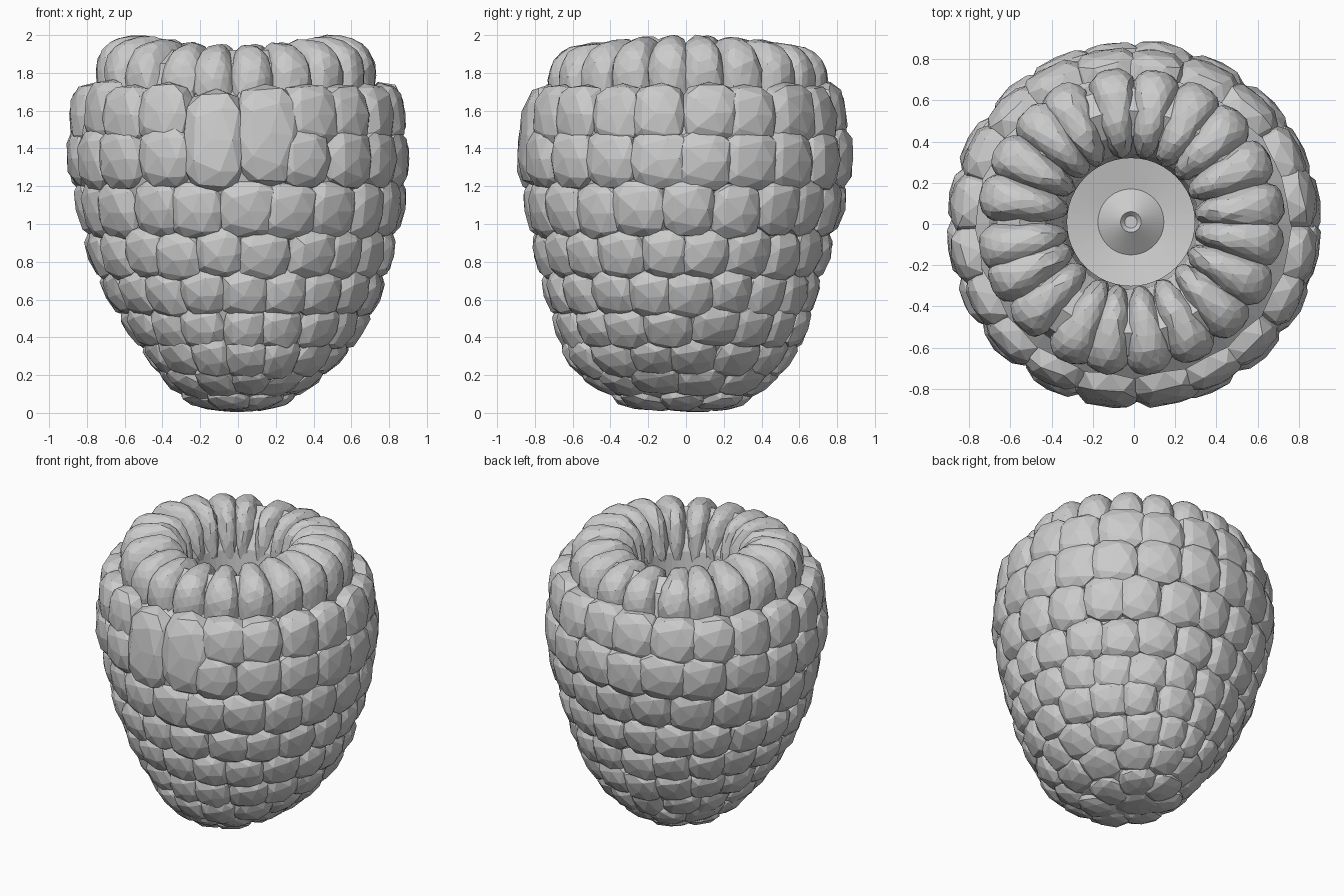
import bpy, bmesh, math, random
from mathutils import Vector

if "Cube" in bpy.data.objects:
    bpy.data.objects.remove(bpy.data.objects["Cube"])

random.seed(7)

# Outline of the berry: z, x-min, x-max, y-min, y-max
OUTLINE = [
    (0.02, -0.16, 0.14, -0.18, 0.19),
    (0.10, -0.32, 0.34, -0.44, 0.39),
    (0.25, -0.45, 0.52, -0.61, 0.54),
    (0.42, -0.58, 0.66, -0.68, 0.64),
    (0.60, -0.69, 0.75, -0.74, 0.69),
    (0.82, -0.79, 0.82, -0.80, 0.76),
    (1.07, -0.85, 0.88, -0.85, 0.83),
    (1.35, -0.905, 0.905, -0.895, 0.885),
    (1.59, -0.89, 0.885, -0.87, 0.85),
    (1.75, -0.76, 0.73, -0.72, 0.74),
]


def outline_at(z):
    z = max(OUTLINE[0][0], min(OUTLINE[-1][0], z))
    for a, b in zip(OUTLINE, OUTLINE[1:]):
        if z <= b[0]:
            t = (z - a[0]) / (b[0] - a[0])
            return [p + (q - p) * t for p, q in zip(a, b)]


def surface(z, ang, inset=0.0):
    _, x0, x1, y0, y1 = outline_at(z)
    return Vector(((x0 + x1) / 2 + ((x1 - x0) / 2 - inset) * math.cos(ang),
                   (y0 + y1) / 2 + ((y1 - y0) / 2 - inset) * math.sin(ang), z))


def finish(bm, name):
    mesh = bpy.data.meshes.new(name)
    bm.to_mesh(mesh)
    bm.free()
    bpy.context.collection.objects.link(bpy.data.objects.new(name, mesh))


def add_drupelet(bm, centre, normal, tangent, size, box=0.74, back=-0.1, flare=0.0, sub=2):
    """Boxy bead without its buried back; size = (width, height, depth) half sizes."""
    up = normal.cross(tangent).normalized()
    verts = bmesh.ops.create_icosphere(bm, subdivisions=sub, radius=1)["verts"]
    buried = [v for v in verts if v.co.z < back]
    for v in verts:
        x, y, z = (math.copysign(abs(k) ** box, k) for k in v.co)
        v.co = (centre + tangent * x * size[0] * (1 + flare * z) + up * y * size[1]
                + normal * z * size[2])
        v.co += Vector([random.uniform(-0.005, 0.005) for _ in range(3)])
    bmesh.ops.delete(bm, geom=buried, context='VERTS')


def drupelet_row(name, z, half_h, count, phase=0.0, depth=0.13, keep=lambda a: True):
    bm = bmesh.new()
    for i in range(count):
        ang = 2 * math.pi * (i + phase + random.uniform(-0.1, 0.1)) / count
        if not keep(ang):
            continue
        zz = z + random.uniform(-0.015, 0.015)
        p = surface(zz, ang)
        t = surface(zz, ang + 0.05) - surface(zz, ang - 0.05)
        spacing = t.length / 0.1 * 2 * math.pi / count
        t.normalize()
        s = min(zz, 1.48)
        slope = surface(s + 0.08, ang) - surface(max(s - 0.08, 0.02), ang)
        n = t.cross(slope).normalized()
        add_drupelet(bm, p - n * depth * 0.93, n, t,
                     (spacing * random.uniform(0.56, 0.64), half_h, depth))
    finish(bm, name)


# Hollow core: outer wall, lip, cavity wall, cavity floor with a low central nub
SEG = 48
rings = [[surface(z, 2 * math.pi * i / SEG, 0.055) for i in range(SEG)]
         for z in (0.03, 0.1, 0.25, 0.42, 0.6, 0.82, 1.07, 1.35, 1.58)]
for r, z in ((0.69, 1.7), (0.65, 1.85), (0.54, 1.92), (0.42, 1.86), (0.33, 1.7),
             (0.31, 1.55), (0.31, 0.75), (0.16, 0.72), (0.05, 0.8), (0.03, 0.78)):
    rings.append([Vector((r * math.cos(2 * math.pi * i / SEG) - 0.015,
                          r * math.sin(2 * math.pi * i / SEG) + 0.01, z))
                  for i in range(SEG)])
bm = bmesh.new()
loops = [[bm.verts.new(p) for p in ring] for ring in rings]
for a, b in zip(loops, loops[1:]):
    for i in range(SEG):
        j = (i + 1) % SEG
        bm.faces.new((a[i], a[j], b[j], b[i]))
bm.faces.new(loops[0][::-1])
bm.faces.new(loops[-1])
finish(bm, "hollow_core")


# Side rows; the front of the shoulder has tall drupelets spanning two rows
def front(a):
    return abs((a % (2 * math.pi)) - 1.5 * math.pi) < 0.42


drupelet_row("shoulder_front_drupelets", 1.46, 0.28, 18, 0.0, keep=front)
drupelet_row("shoulder_upper_row", 1.59, 0.175, 20, 0.5, keep=lambda a: not front(a))
drupelet_row("shoulder_lower_row", 1.34, 0.175, 20, 0.4, keep=lambda a: not front(a))
drupelet_row("middle_row_1", 1.07, 0.17, 20, 0.1)
drupelet_row("middle_row_2", 0.82, 0.15, 20, 0.6)
drupelet_row("middle_row_3", 0.61, 0.145, 19, 0.2)
drupelet_row("lower_row_1", 0.43, 0.14, 17, 0.7)
drupelet_row("lower_row_2", 0.26, 0.14, 15, 0.3, 0.12)
drupelet_row("lower_row_3", 0.13, 0.14, 11, 0.5, 0.1)

# Crown: wedge-shaped beads rolling over the lip into the cavity
bm = bmesh.new()
COUNT = 20
for i in range(COUNT):
    ang = 2 * math.pi * (i + 0.5 + random.uniform(-0.12, 0.12)) / COUNT
    out = Vector((math.cos(ang), math.sin(ang), 0))
    tan = Vector((-math.sin(ang), math.cos(ang), 0))
    axis = (Vector((0, 0, 1)) + out * 0.12).normalized()
    radial = tan.cross(axis).normalized()
    centre = out * 0.53 + Vector((-0.015, 0.01, 1.74 + 0.025 * math.cos(2 * ang)))
    # built facing outward so the wedge flares with radius
    add_drupelet(bm, centre, radial, tan, (0.108, 0.235, 0.215), 0.8, -2, 0.38, 3)
buried = [v for v in bm.verts if v.co.z < 1.62]
bmesh.ops.delete(bm, geom=buried, context='VERTS')
finish(bm, "crown_row")

# Tip: shallow beads closing the underside
bm = bmesh.new()
down, side = Vector((0, 0, -1)), Vector((1, 0, 0))
add_drupelet(bm, Vector((-0.02, 0.02, 0.08)), down, side, (0.16, 0.17, 0.08))
for i in range(7):
    ang = 2 * math.pi * i / 7
    out = Vector((math.cos(ang), math.sin(ang), 0))
    tan = Vector((-math.sin(ang), math.cos(ang), 0))
    n = (down + out * 0.22).normalized()
    add_drupelet(bm, Vector((0.17 * out.x, 0.24 * out.y - 0.02, 0.105)), n, tan,
                 (0.13, 0.14, 0.085))
finish(bm, "tip_drupelets")
